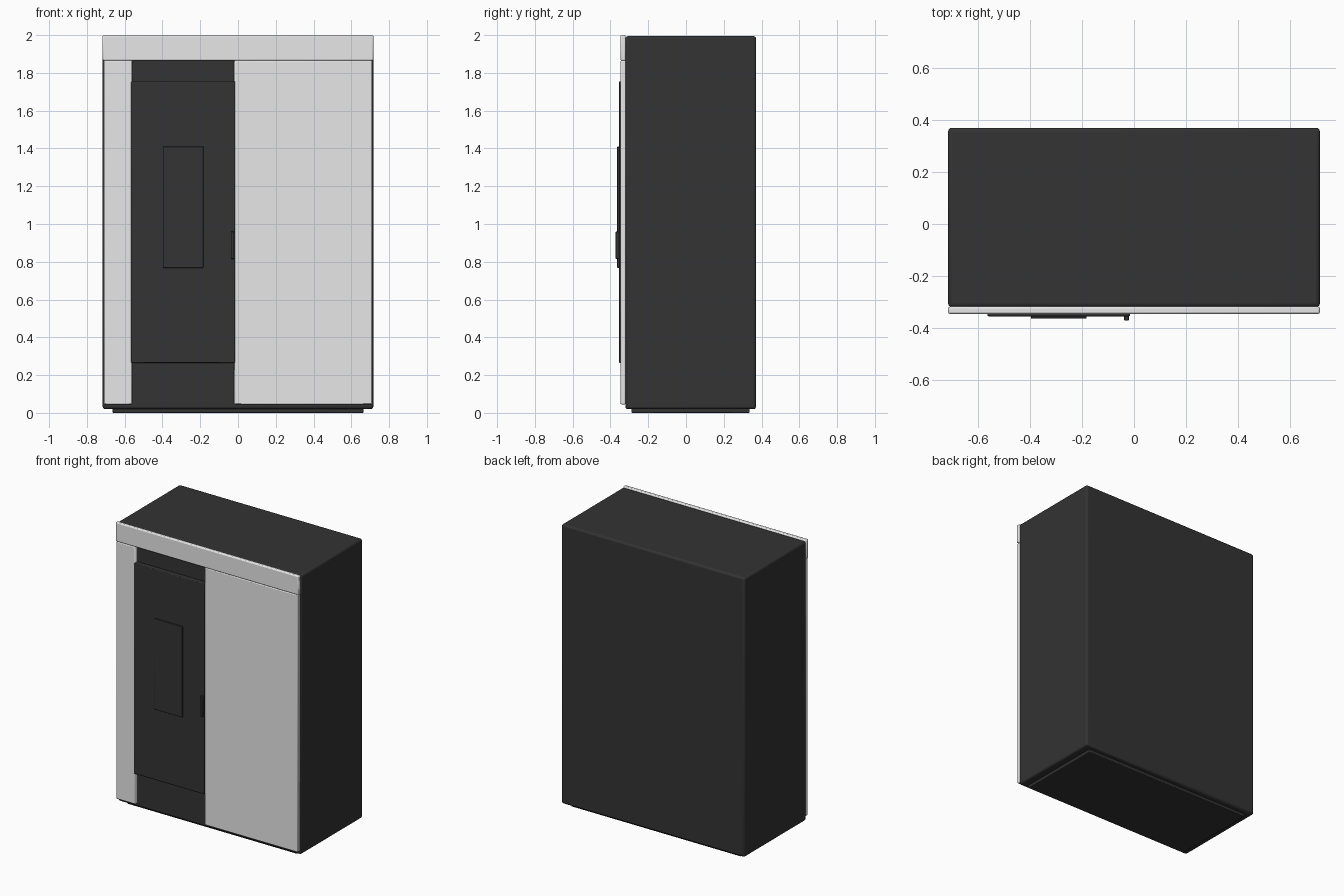
import bpy

if "Cube" in bpy.data.objects:
    bpy.data.objects.remove(bpy.data.objects["Cube"])


def material(name, r, g, b):
    m = bpy.data.materials.new(name)
    m.diffuse_color = (r, g, b, 1)
    m.use_nodes = True
    m.node_tree.nodes["Principled BSDF"].inputs["Base Color"].default_value = m.diffuse_color
    return m


CHARCOAL = material("charcoal", 0.033, 0.033, 0.033)
LIGHT_GREY = material("light grey", 0.8, 0.8, 0.8)


def box(name, x, y, z, mat, bevel=0.0, segments=2):
    """Box from (min, max) ranges, with rounded edges."""
    bpy.ops.mesh.primitive_cube_add(size=1)
    ob = bpy.context.object
    ob.name = name
    for v in ob.data.vertices:
        for i, (lo, hi) in enumerate((x, y, z)):
            v.co[i] = lo if v.co[i] < 0 else hi
    ob.data.materials.append(mat)
    if bevel:
        mod = ob.modifiers.new("rounded_edges", 'BEVEL')
        mod.width = bevel
        mod.segments = segments
        bpy.ops.object.shade_smooth_by_angle()
    return ob


# Cabinet and plinth
box("cabinet_body", (-0.717, 0.717), (-0.321, 0.371), (0.02, 1.995), CHARCOAL, 0.014, 3)
box("plinth", (-0.664, 0.664), (-0.288, 0.336), (0, 0.03), CHARCOAL, 0.004)

# Grey front cladding around the door opening
front = (-0.347, -0.319)
box("header_panel", (-0.717, 0.717), front, (1.865, 2.0), LIGHT_GREY, 0.007)
box("left_panel", (-0.71, -0.56), front, (0.045, 1.866), LIGHT_GREY, 0.006)
box("right_panel", (-0.02, 0.71), front, (0.045, 1.866), LIGHT_GREY, 0.006)

# Door with raised window and handle
box("door", (-0.566, -0.015), (-0.356, -0.32), (0.265, 1.755), CHARCOAL, 0.005)
box("door_window", (-0.398, -0.183), (-0.364, -0.35), (0.768, 1.41), CHARCOAL, 0.002)
box("door_handle", (-0.038, -0.02), (-0.372, -0.35), (0.815, 0.96), CHARCOAL, 0.003)
